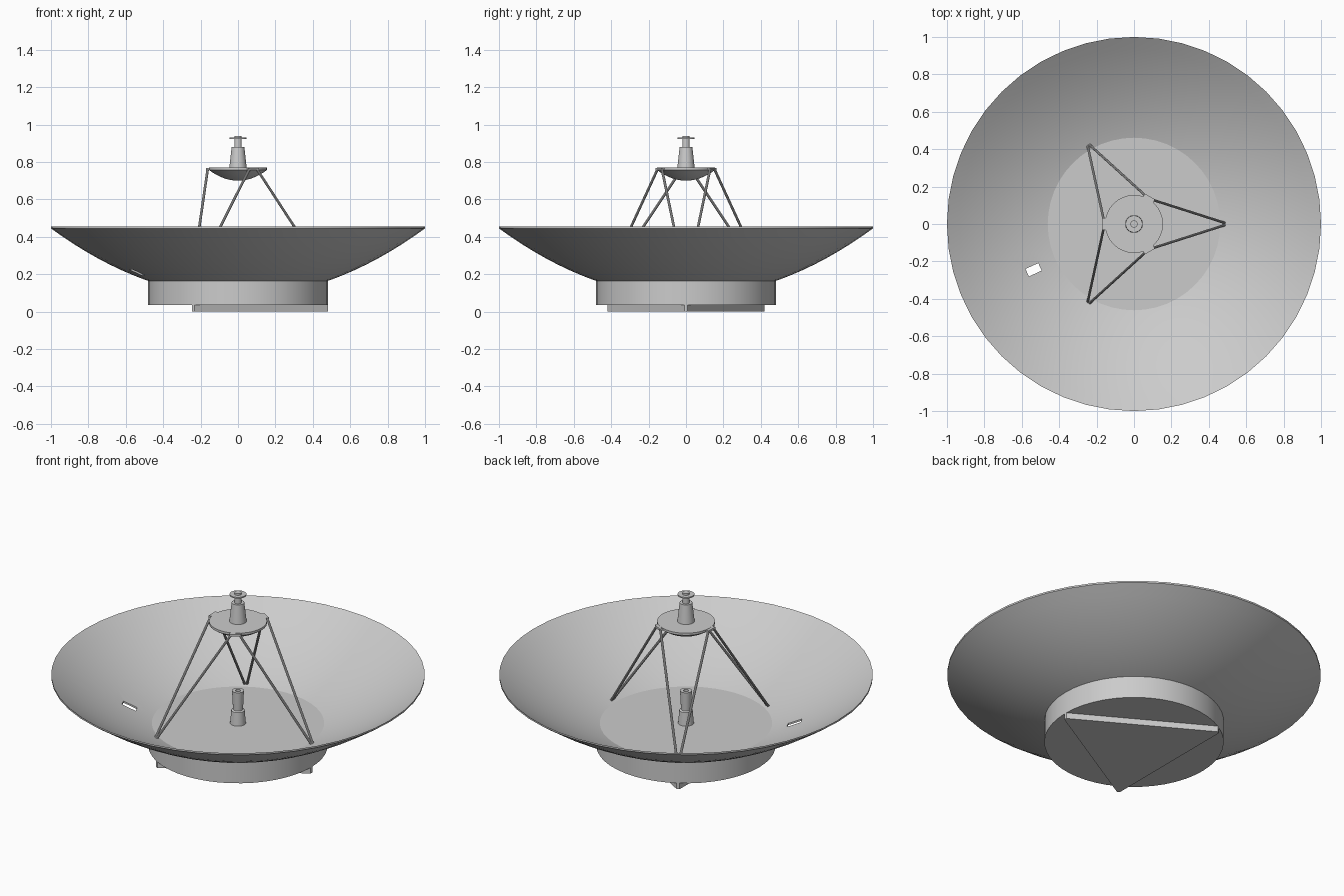
import bpy, bmesh
from math import cos, sin, pi, radians
from mathutils import Vector, Matrix

cube = bpy.data.objects.get("Cube")
if cube:
    bpy.data.objects.remove(cube, do_unlink=True)

grey = bpy.data.materials.new("light grey metal")
grey.use_nodes = True
COLOUR = (0.6, 0.6, 0.6, 1)
grey.diffuse_color = COLOUR
grey.node_tree.nodes["Principled BSDF"].inputs["Base Color"].default_value = COLOUR


def finish(name, bm, smooth=True):
    """Turn a bmesh into a named, shaded object."""
    bmesh.ops.remove_doubles(bm, verts=bm.verts, dist=1e-5)
    bmesh.ops.recalc_face_normals(bm, faces=bm.faces)
    mesh = bpy.data.meshes.new(name)
    bm.to_mesh(mesh)
    bm.free()
    mesh.materials.append(grey)
    obj = bpy.data.objects.new(name, mesh)
    bpy.context.collection.objects.link(obj)
    if smooth:
        shade(obj)
    return obj


def shade(obj):
    bpy.ops.object.select_all(action='DESELECT')
    obj.select_set(True)
    bpy.context.view_layer.objects.active = obj
    bpy.ops.object.shade_smooth_by_angle(angle=radians(30))


def lathe(name, profile, sides):
    """Spin a (radius, height) profile around z."""
    bm = bmesh.new()
    verts = [bm.verts.new((r, 0, z)) for r, z in profile]
    edges = [bm.edges.new(pair) for pair in zip(verts, verts[1:])]
    bmesh.ops.spin(bm, geom=verts + edges, cent=(0, 0, 0), axis=(0, 0, 1),
                   angle=2 * pi, steps=sides, use_merge=True)
    return finish(name, bm)


def polar(radius, angle, z, side=0):
    """Point at a radius and angle, shifted sideways along the tangent."""
    return Vector((radius * cos(angle) - side * sin(angle),
                   radius * sin(angle) + side * cos(angle), z))


def rod(name, start, end, radius):
    axis = end - start
    bm = bmesh.new()
    bmesh.ops.create_cone(bm, cap_ends=True, segments=10, radius1=radius,
                          radius2=radius, depth=axis.length)
    turn = axis.to_track_quat('Z', 'Y').to_matrix().to_4x4()
    bm.transform(Matrix.Translation((start + end) / 2) @ turn)
    return finish(name, bm)


def box(name, size, centre, angle=0, tilt=0):
    bm = bmesh.new()
    bmesh.ops.create_cube(bm, size=1)
    bm.transform(Matrix.Translation(centre) @ Matrix.Rotation(angle, 4, 'Z')
                 @ Matrix.Rotation(tilt, 4, 'Y') @ Matrix.Diagonal((*size, 1)))
    return finish(name, bm, False)


# Parabolic dish with a thin shell
def bowl(r):
    return 0.09 + 0.365 * r * r


rings = [i / 16 for i in range(17)]
inner = [(r, bowl(r)) for r in rings]
outer = [(r, bowl(r) - 0.01) for r in reversed(rings)]
dish = lathe("dish", inner + outer, 48)

# Small rectangular slot through the dish
slot_angle = radians(204.5)
cutter = box("slot_cutter", (0.075, 0.044, 0.2),
             polar(0.59, slot_angle, bowl(0.59)), slot_angle)
cutter.hide_render = True
cut = dish.modifiers.new("slot", 'BOOLEAN')
cut.operation = 'DIFFERENCE'
cut.solver = 'EXACT'
cut.object = cutter
bpy.context.view_layer.objects.active = dish
bpy.ops.object.modifier_apply(modifier=cut.name)
bpy.data.objects.remove(cutter, do_unlink=True)
shade(dish)

# Round pedestal drum
lathe("pedestal", [(0, 0.035), (0.48, 0.035), (0.48, 0.168), (0, 0.168)], 48)

# Triangular foot plate with clipped corners
bm = bmesh.new()
corners = [bm.verts.new(polar(0.48, k * 2 * pi / 3, 0, s))
           for k in range(3) for s in (-0.008, 0.008)]
plate = bm.faces.new(corners)
top = bmesh.ops.extrude_face_region(bm, geom=[plate])["geom"]
bmesh.ops.translate(bm, vec=(0, 0, 0.036),
                    verts=[g for g in top if isinstance(g, bmesh.types.BMVert)])
finish("foot_plate", bm, False)

# Feed horn in the middle of the dish, with an open mouth
lathe("feed_horn", [(0, 0.08), (0.049, 0.08), (0.036, 0.245), (0.027, 0.25),
                    (0.032, 0.36), (0.014, 0.36), (0.012, 0.32), (0, 0.32)], 24)

# Secondary reflector: flat top, domed underside
dome = [(0.155 * i / 8, 0.70 + 0.057 * (i / 8) ** 2) for i in range(9)]
lathe("secondary_reflector", dome + [(0.155, 0.77), (0, 0.77)], 32)

# Receiver stack on top of the secondary reflector
lathe("receiver_cone", [(0, 0.765), (0.047, 0.765), (0.034, 0.88), (0, 0.88)], 24)
lathe("receiver_post", [(0, 0.875), (0.02, 0.875), (0.02, 0.94), (0, 0.94)], 16)
lathe("receiver_disc", [(0, 0.923), (0.045, 0.923), (0.045, 0.93), (0, 0.93)], 24)

# Three mounting tabs and the six support struts
for k in range(3):
    foot_angle = k * 2 * pi / 3
    tab_angle = foot_angle + pi / 3
    box(f"mounting_tab_{k + 1}", (0.05, 0.062, 0.012),
        polar(0.145, tab_angle, 0.763), tab_angle)
    for s in (-1, 1):
        start = polar(0.485, foot_angle, bowl(0.485) - 0.004, s * 0.006)
        end = polar(0.162, foot_angle + s * pi / 3, 0.762, -s * 0.023)
        rod(f"strut_{k + 1}_{'left' if s > 0 else 'right'}", start, end, 0.007)
